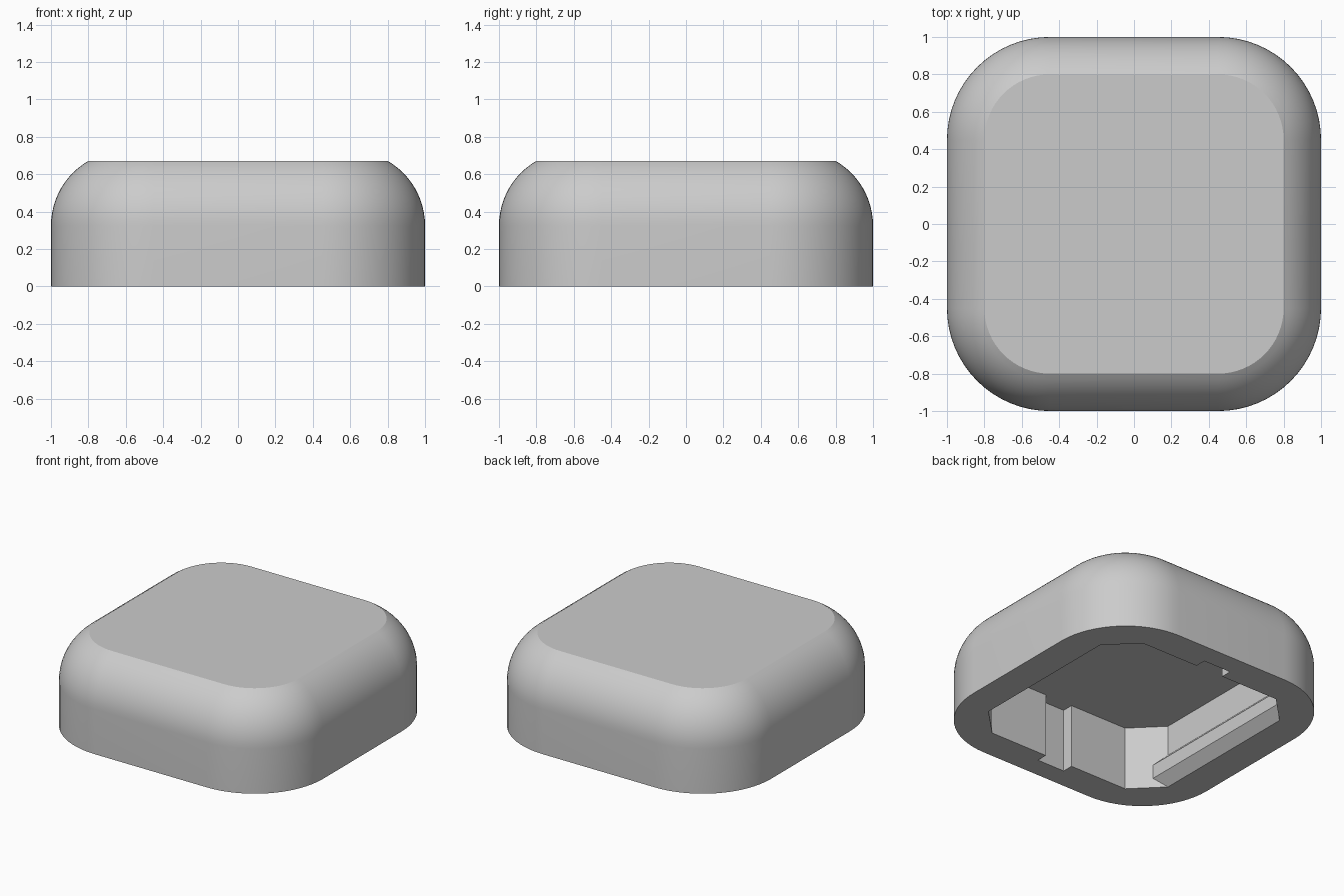
import bpy
import bmesh
from math import sin, cos, pi, radians

cube = bpy.data.objects.get("Cube")
if cube:
    bpy.data.objects.remove(cube, do_unlink=True)

grey = bpy.data.materials.new("light_grey")
grey.use_nodes = True
grey.diffuse_color = (0.6, 0.6, 0.6, 1)
grey.node_tree.nodes["Principled BSDF"].inputs["Base Color"].default_value = (0.6, 0.6, 0.6, 1)


def loft(name, rings):
    """Skin a closed solid through rings that share a point count."""
    bm = bmesh.new()
    loops = [[bm.verts.new(p) for p in ring] for ring in rings]
    n = len(loops[0])
    for a, b in zip(loops, loops[1:]):
        for i in range(n):
            j = (i + 1) % n
            bm.faces.new((a[i], a[j], b[j], b[i]))
    bm.faces.new(loops[0][::-1])
    bm.faces.new(loops[-1])
    bmesh.ops.recalc_face_normals(bm, faces=bm.faces)
    mesh = bpy.data.meshes.new(name)
    bm.to_mesh(mesh)
    bm.free()
    mesh.materials.append(grey)
    obj = bpy.data.objects.new(name, mesh)
    bpy.context.collection.objects.link(obj)
    return obj


def subtract(target, cutter):
    """Cut one solid from another, then discard the cutter."""
    cutter.hide_render = True
    mod = target.modifiers.new("cut", "BOOLEAN")
    mod.operation = "DIFFERENCE"
    mod.solver = "EXACT"
    mod.object = cutter
    graph = bpy.context.evaluated_depsgraph_get()
    baked = bpy.data.meshes.new_from_object(target.evaluated_get(graph))
    target.modifiers.clear()
    target.data = baked
    bpy.data.objects.remove(cutter, do_unlink=True)


def rounded_square(inset, z, steps=16):
    """Rounded square ring, inset from the outer wall."""
    centre, radius = 0.45, 0.55 - inset
    ring = []
    for k, (sx, sy) in enumerate([(1, 1), (-1, 1), (-1, -1), (1, -1)]):
        for i in range(steps + 1):
            t = (k + i / steps) * pi / 2
            ring.append((sx * centre + radius * cos(t), sy * centre + radius * sin(t), z))
    return ring


# Outer body: straight wall, then a shoulder arc stopping at the flat top
shoulder, arc_steps = 0.4, 12
rings = [rounded_square(0, 0)]
for i in range(arc_steps + 1):
    t = radians(60) * i / arc_steps
    rings.append(rounded_square(shoulder * (1 - cos(t)), 0.325 + shoulder * sin(t)))
body = loft("hollow_cap", rings)

# Cavity: chamfered square with a vertical slot in the front and back walls
quarter = [(0.77, 0.57), (0.57, 0.77), (0.11, 0.77), (0.11, 0.85)]
half = quarter + [(-x, y) for x, y in reversed(quarter)]
outline = half + [(-x, -y) for x, y in half]
cavity = loft("cavity_cutter", [[(x, y, z) for x, y in outline] for z in (-0.2, 0.46)])

# Snap ridges left standing along the side walls
ridge = [(0.84, -0.07), (0.70, 0.07), (0.70, 0.17), (0.84, 0.31)]
for side in (1, -1):
    bar = loft("ridge_cutter", [[(side * x, y, z) for x, z in ridge] for y in (-1, 1)])
    subtract(cavity, bar)

subtract(body, cavity)

# Smooth the rounded outside, keep the flat parts crisp
bpy.ops.object.select_all(action="DESELECT")
body.select_set(True)
bpy.context.view_layer.objects.active = body
bpy.ops.object.shade_smooth_by_angle(angle=radians(20))
